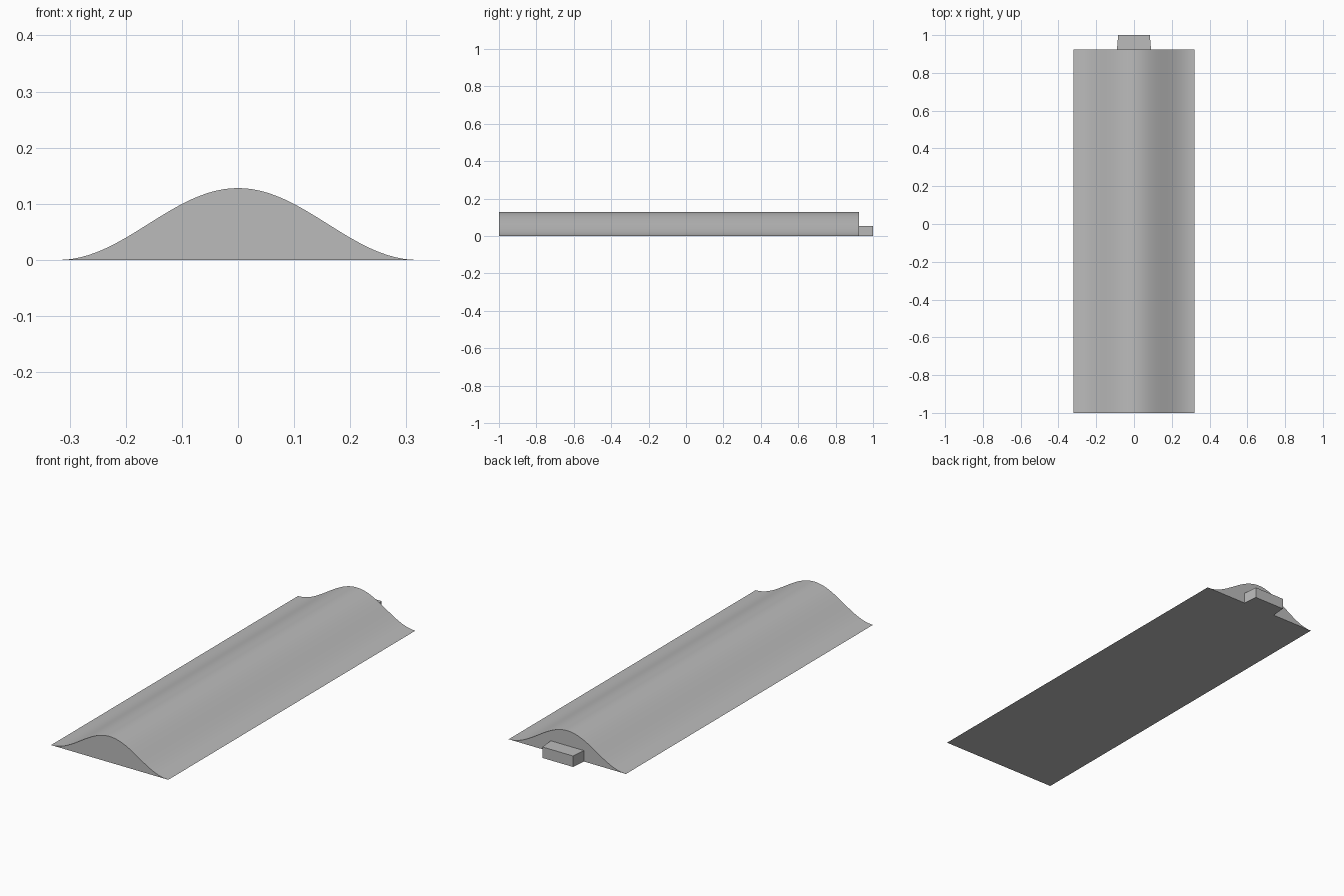
import bpy, bmesh
from math import cos, pi

cube = bpy.data.objects.get("Cube")
if cube:
    bpy.data.objects.remove(cube, do_unlink=True)

HALF_W, HEIGHT = 0.32, 0.128
FRONT, BACK, TIP = -1.0, 0.925, 1.0
STEPS = 48

grey = bpy.data.materials.new("plain grey")
grey.use_nodes = True
colour = (0.5, 0.5, 0.5, 1)
grey.diffuse_color = colour
grey.node_tree.nodes["Principled BSDF"].inputs["Base Color"].default_value = colour


def loft(name, start, end, y0, y1):
    """Solid between two matching (x, z) outlines placed at y0 and y1."""
    bm = bmesh.new()
    a = [bm.verts.new((x, y0, z)) for x, z in start]
    b = [bm.verts.new((x, y1, z)) for x, z in end]
    bm.faces.new(a)
    bm.faces.new(b[::-1])
    for i in range(len(a)):
        j = (i + 1) % len(a)
        bm.faces.new((a[i], b[i], b[j], a[j]))
    bmesh.ops.recalc_face_normals(bm, faces=bm.faces)
    mesh = bpy.data.meshes.new(name)
    bm.to_mesh(mesh)
    bm.free()
    mesh.materials.append(grey)
    obj = bpy.data.objects.new(name, mesh)
    bpy.context.collection.objects.link(obj)
    return obj


def block(half, top):
    return [(-half, 0), (-half, top), (half, top), (half, 0)]


# Long hump: raised cosine arch over a flat base
arch = []
for i in range(STEPS + 1):
    x = HALF_W * (2 * i / STEPS - 1)
    arch.append((x, HEIGHT * (1 + cos(pi * x / HALF_W)) / 2))
hump = loft("hump_body", arch, arch, FRONT, BACK)

# Small, slightly tapered plug on the back end
loft("end_plug", block(0.09, 0.054), block(0.084, 0.054), BACK, TIP)

# Smooth arch, sharp ends and base
bpy.ops.object.select_all(action="DESELECT")
hump.select_set(True)
bpy.context.view_layer.objects.active = hump
bpy.ops.object.shade_smooth_by_angle(angle=pi / 6)
# Keep the thin side edges crisp where the arch meets the base
for edge in hump.data.edges:
    p, q = (hump.data.vertices[v].co for v in edge.vertices)
    if min(abs(p.x), abs(q.x)) > HALF_W - 0.001:
        edge.use_edge_sharp = True
